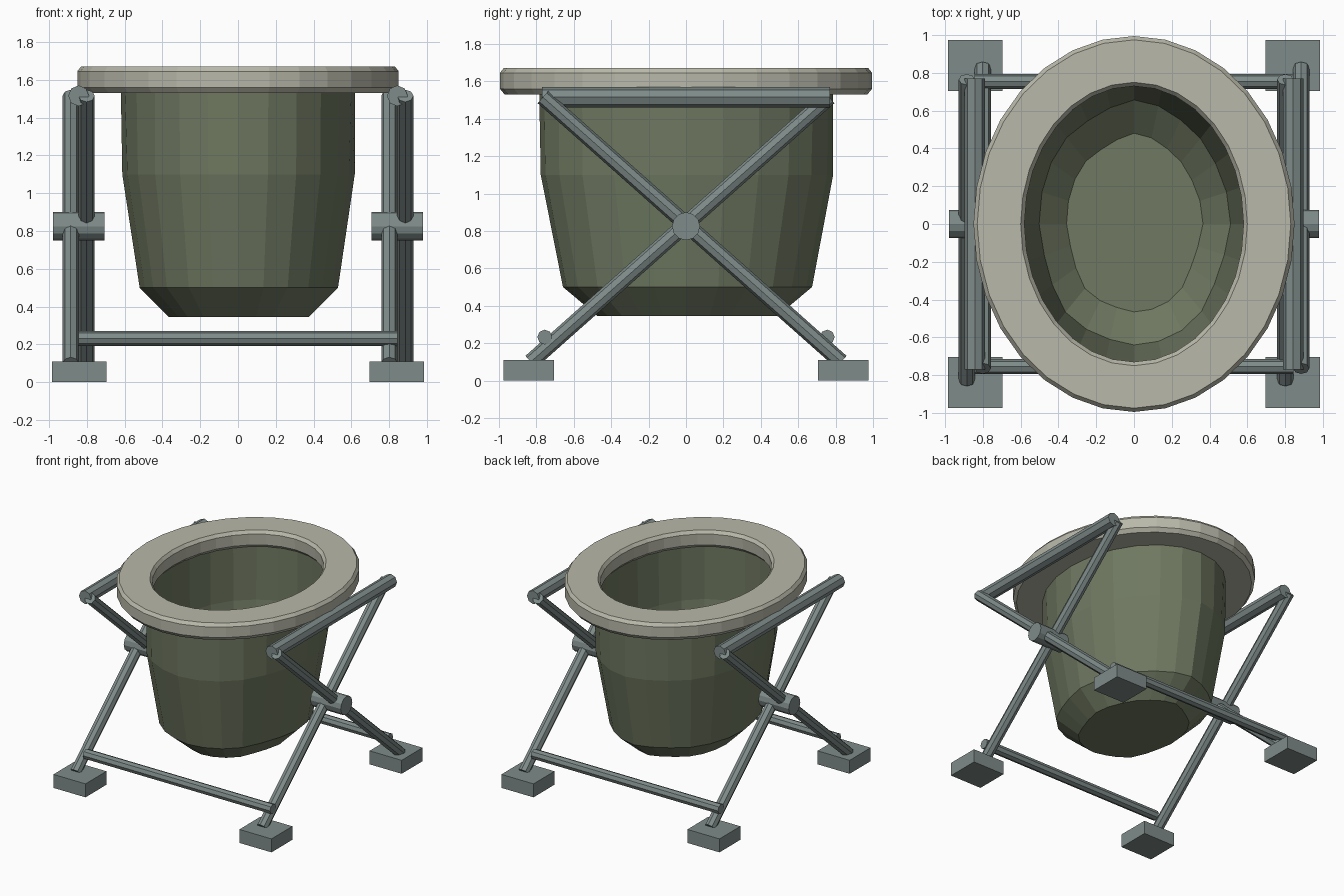
import bpy, bmesh
from math import sin, cos, pi
from mathutils import Vector

if "Cube" in bpy.data.objects:
    bpy.data.objects.remove(bpy.data.objects["Cube"])


def material(name, rgb):
    m = bpy.data.materials.new(name)
    m.diffuse_color = (*rgb, 1)
    m.use_nodes = True
    m.node_tree.nodes["Principled BSDF"].inputs["Base Color"].default_value = m.diffuse_color
    return m


METAL = material("grey_metal", (0.21, 0.26, 0.25))
CANVAS = material("green_canvas", (0.16, 0.19, 0.12))
SEAT = material("pale_plastic", (0.48, 0.48, 0.40))


def finish(name, bm, mat):
    bmesh.ops.recalc_face_normals(bm, faces=bm.faces[:])
    me = bpy.data.meshes.new(name)
    bm.to_mesh(me)
    bm.free()
    me.materials.append(mat)
    ob = bpy.data.objects.new(name, me)
    bpy.context.collection.objects.link(ob)
    return ob


def tube(name, a, b, r, sides=8):
    a, b = Vector(a), Vector(b)
    bm = bmesh.new()
    bmesh.ops.create_cone(bm, cap_ends=True, segments=sides, radius1=r, radius2=r, depth=(b - a).length)
    ob = finish(name, bm, METAL)
    ob.location = (a + b) / 2
    ob.rotation_euler = (b - a).to_track_quat('Z', 'Y').to_euler()


def box(name, centre, size):
    bm = bmesh.new()
    bmesh.ops.create_cube(bm, size=1)
    bmesh.ops.scale(bm, vec=size, verts=bm.verts[:])
    bmesh.ops.translate(bm, vec=centre, verts=bm.verts[:])
    finish(name, bm, METAL)


def oval_loft(name, rings, sides, mat, closed=False, cap_last=False):
    """Rings are (x radius, y radius, z, ripple)."""
    bm = bmesh.new()
    loops = []
    for rx, ry, z, rip in rings:
        loop = []
        for i in range(sides):
            t = 2 * pi * i / sides
            k = 1 + rip * (sin(5 * t + 0.6) + 0.6 * cos(8 * t))
            loop.append(bm.verts.new((rx * k * cos(t), ry * k * sin(t), z)))
        loops.append(loop)
    pairs = list(zip(loops, loops[1:]))
    if closed:
        pairs.append((loops[-1], loops[0]))
    for p, q in pairs:
        for i in range(sides):
            j = (i + 1) % sides
            bm.faces.new((p[i], p[j], q[j], q[i]))
    if cap_last:
        bm.faces.new(loops[-1])
    return finish(name, bm, mat)


# Chamfered oval seat ring
oval_loft("seat_ring", [
    (0.60, 0.76, 1.53, 0), (0.825, 0.97, 1.53, 0), (0.85, 0.995, 1.56, 0), (0.85, 0.995, 1.645, 0),
    (0.83, 0.975, 1.67, 0), (0.60, 0.75, 1.67, 0), (0.58, 0.73, 1.645, 0), (0.58, 0.735, 1.555, 0)],
    32, SEAT, closed=True)

# Open, rippled canvas bag with a thin wall
bag = oval_loft("canvas_bag", [
    (0.62, 0.785, 1.55, 0), (0.612, 0.778, 1.10, 0.008),
    (0.52, 0.66, 0.50, 0.015), (0.365, 0.475, 0.345, 0.02)], 24, CANVAS, cap_last=True)
wall = bag.modifiers.new("wall", 'SOLIDIFY')
wall.thickness = 0.02
wall.offset = -1

# Folding side frames: crossed legs, top rail, pivot and feet
for side, sx in (("left", -1), ("right", 1)):
    x = sx * 0.843
    for leg, d in (("rising", -1), ("falling", 1)):
        lx = x + d * 0.042
        tube(f"{side}_{leg}_leg", (lx, d * 0.83, 0.10), (lx, -d * 0.765, 1.515), 0.043)
    tube(f"{side}_top_rail", (x, -0.77, 1.515), (x, 0.77, 1.515), 0.055)
    tube(f"{side}_pivot", (x - 0.137, 0, 0.825), (x + 0.137, 0, 0.825), 0.075, 12)
    for end, sy in (("front", -1), ("back", 1)):
        box(f"{side}_{end}_foot", (sx * 0.84, sy * 0.84, 0.055), (0.29, 0.27, 0.11))

# Lower cross bars
for end, sy in (("front", -1), ("back", 1)):
    tube(f"{end}_cross_bar", (-0.845, sy * 0.755, 0.232), (0.845, sy * 0.755, 0.232), 0.04)
